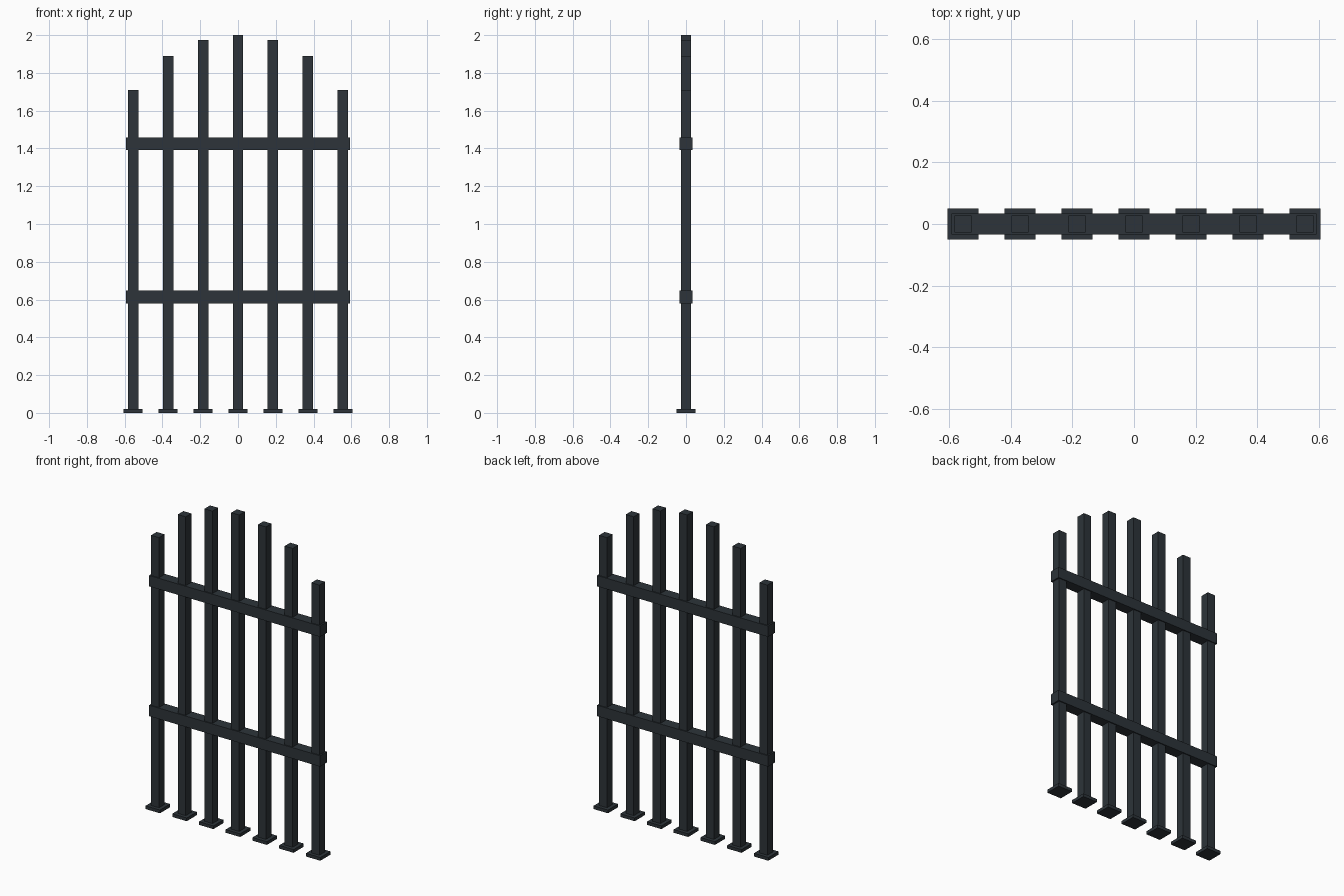
import bpy

if "Cube" in bpy.data.objects:
    bpy.data.objects.remove(bpy.data.objects["Cube"])

iron = bpy.data.materials.new("dark_iron")
iron.diffuse_color = (0.026, 0.034, 0.041, 1.0)
iron.use_nodes = True
iron.node_tree.nodes["Principled BSDF"].inputs["Base Color"].default_value = iron.diffuse_color


def box(name, center, size):
    """Axis-aligned box with applied scale."""
    bpy.ops.mesh.primitive_cube_add(size=1, location=center)
    ob = bpy.context.object
    ob.name = name
    ob.scale = size
    bpy.ops.object.transform_apply(location=False, rotation=False, scale=True)
    ob.data.materials.append(iron)
    return ob


SPACING = 0.185
HEIGHTS = [2.0, 1.975, 1.89, 1.71]   # centre bar outwards
BAR = 0.055
FOOT = 0.02

# Vertical bars with arched tops, each on a square foot plate
for i in range(-3, 4):
    x, h = i * SPACING, HEIGHTS[abs(i)]
    box(f"bar_{i + 4}", (x, 0, (h + 0.01) / 2), (BAR, BAR, h - 0.01))
    box(f"foot_plate_{i + 4}", (x, 0, FOOT / 2), (0.1, 0.1, FOOT))

# Horizontal rails the bars pass through
for name, z in (("lower_rail", 0.613), ("upper_rail", 1.425)):
    box(name, (0, 0, z), (1.184, 0.068, 0.068))
